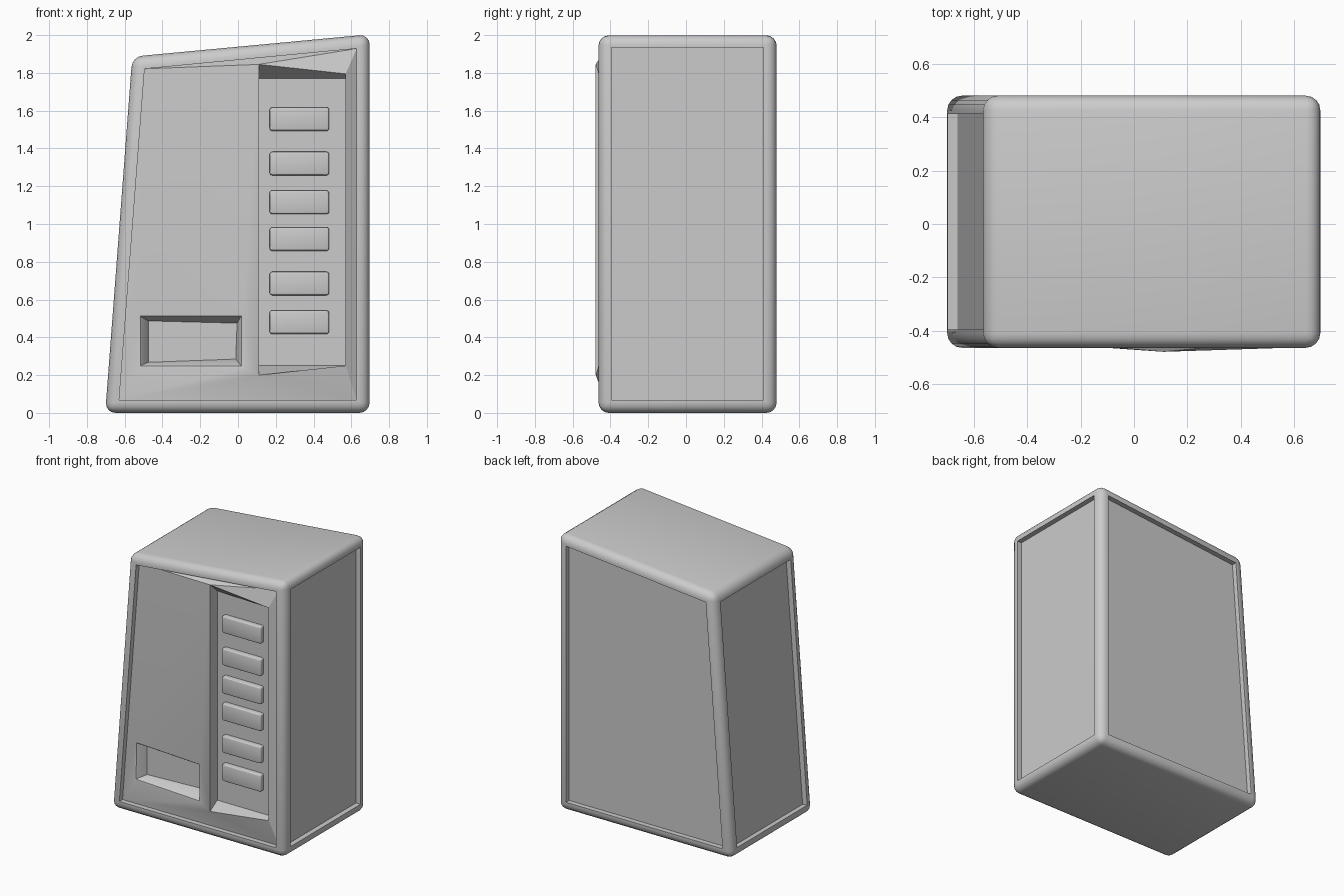
import bpy, bmesh
from mathutils import Vector

cube = bpy.data.objects.get("Cube")
if cube:
    bpy.data.objects.remove(cube, do_unlink=True)

GREY = 0.6
grey = bpy.data.materials.new("plain grey")
grey.use_nodes = True
grey.diffuse_color = (GREY, GREY, GREY, 1)
grey.node_tree.nodes["Principled BSDF"].inputs["Base Color"].default_value = (GREY, GREY, GREY, 1)


def finish(bm, name):
    """Turn a bmesh into a smooth shaded object with sharp edges kept."""
    mesh = bpy.data.meshes.new(name)
    bm.to_mesh(mesh)
    bm.free()
    mesh.materials.append(grey)
    obj = bpy.data.objects.new(name, mesh)
    bpy.context.collection.objects.link(obj)
    bpy.ops.object.select_all(action='DESELECT')
    obj.select_set(True)
    bpy.context.view_layer.objects.active = obj
    bpy.ops.object.shade_smooth_by_angle(angle=0.5)
    return obj


FRONT, BACK = -0.463, 0.48
RECESS = -0.395

# Cabinet: leaning prism with rounded edges and sunken side panels
bm = bmesh.new()
outline = [(-0.703, 0), (0.697, 0), (0.697, 2.004), (-0.56, 1.886)]
ring = [bm.verts.new((x, FRONT, z)) for x, z in outline]
face = bm.faces.new(ring)
extruded = bmesh.ops.extrude_face_region(bm, geom=[face])
back_verts = [v for v in extruded["geom"] if isinstance(v, bmesh.types.BMVert)]
bmesh.ops.translate(bm, vec=(0, BACK - FRONT, 0), verts=back_verts)
bmesh.ops.recalc_face_normals(bm, faces=bm.faces)
bmesh.ops.bevel(bm, geom=bm.edges[:], offset=0.055, segments=4, profile=0.5,
                affect='EDGES', clamp_overlap=True)
bm.normal_update()
sides = [f for f in bm.faces if f.calc_area() > 0.5 and abs(f.normal.z) < 0.5]
bmesh.ops.inset_individual(bm, faces=sides, thickness=0.02)
bmesh.ops.inset_individual(bm, faces=sides, thickness=0.0, depth=-0.037)
bm.normal_update()

# The front opening is left open and filled by the fascia
opening = min(sides, key=lambda f: f.calc_center_median().y)
corners = [v.co.copy() for v in opening.verts]
low = sorted(corners, key=lambda c: c.z)[:2]
high = sorted(corners, key=lambda c: c.z)[2:]
low_r, low_l = sorted(low, key=lambda c: c.x)
high_r, high_l = sorted(high, key=lambda c: c.x)
bmesh.ops.delete(bm, geom=[opening], context='FACES')
finish(bm, "cabinet")

# Fascia: tilted door, slopes around the button bay, sunken bay and tray
bm = bmesh.new()


def verts(*points):
    return [bm.verts.new(p) for p in points]


def bridge(outer, inner):
    """Join two loops of four vertices with a ring of quads."""
    for i in range(4):
        j = (i + 1) % 4
        bm.faces.new((outer[i], outer[j], inner[j], inner[i]))


def door_y(x, z):
    t = (z - low_r.z) / (high_r.z - low_r.z)
    left = low_r.x + t * (high_r.x - low_r.x)
    return low_r.y + (-0.478 - low_r.y) * (x - left) / (0.11 - left)


a, b, c, d = verts(low_r, low_l, high_l, high_r)
rim = verts((0.11, -0.478, 0.2), (0.57, -0.463, 0.25),
            (0.57, -0.463, 1.795), (0.11, -0.478, 1.845))
bay = verts((0.11, RECESS, 0.25), (0.57, RECESS, 0.25),
            (0.57, RECESS, 1.77), (0.11, RECESS, 1.77))
bm.faces.new((a, b, rim[0]))
bm.faces.new((b, rim[1], rim[0]))
bm.faces.new((b, c, rim[2], rim[1]))
bm.faces.new((c, d, rim[3]))
bm.faces.new((c, rim[3], rim[2]))
bridge(rim, bay)
bm.faces.new(bay)

lip = [(-0.515, 0.25), (0.015, 0.25), (0.015, 0.51), (-0.515, 0.51)]
floor = [(-0.475, 0.268), (-0.012, 0.285), (-0.005, 0.475), (-0.475, 0.487)]
tray_lip = verts(*[(x, door_y(x, z), z) for x, z in lip])
tray_floor = verts(*[(x, -0.365, z) for x, z in floor])
bridge((a, rim[0], rim[3], d), tray_lip)
bridge(tray_lip, tray_floor)
bm.faces.new(tray_floor)
bmesh.ops.recalc_face_normals(bm, faces=bm.faces)
bm.normal_update()
if sum(f.normal.y * f.calc_area() for f in bm.faces) > 0:
    bmesh.ops.reverse_faces(bm, faces=bm.faces)
soft = [e for e in bm.edges if all(v in tray_lip for v in e.verts)]
bmesh.ops.bevel(bm, geom=soft, offset=0.012, segments=2, profile=0.5, affect='EDGES')
finish(bm, "fascia")

# Column of rounded selection buttons
for i, z in enumerate((1.555, 1.32, 1.115, 0.92, 0.685, 0.48)):
    bm = bmesh.new()
    bmesh.ops.create_cube(bm, size=1)
    bmesh.ops.scale(bm, vec=(0.315, 0.07, 0.125), verts=bm.verts)
    bmesh.ops.translate(bm, vec=Vector((0.325, RECESS, z)), verts=bm.verts)
    bmesh.ops.bevel(bm, geom=bm.edges[:], offset=0.014, segments=3, profile=0.5, affect='EDGES')
    finish(bm, f"button_{i + 1}")
